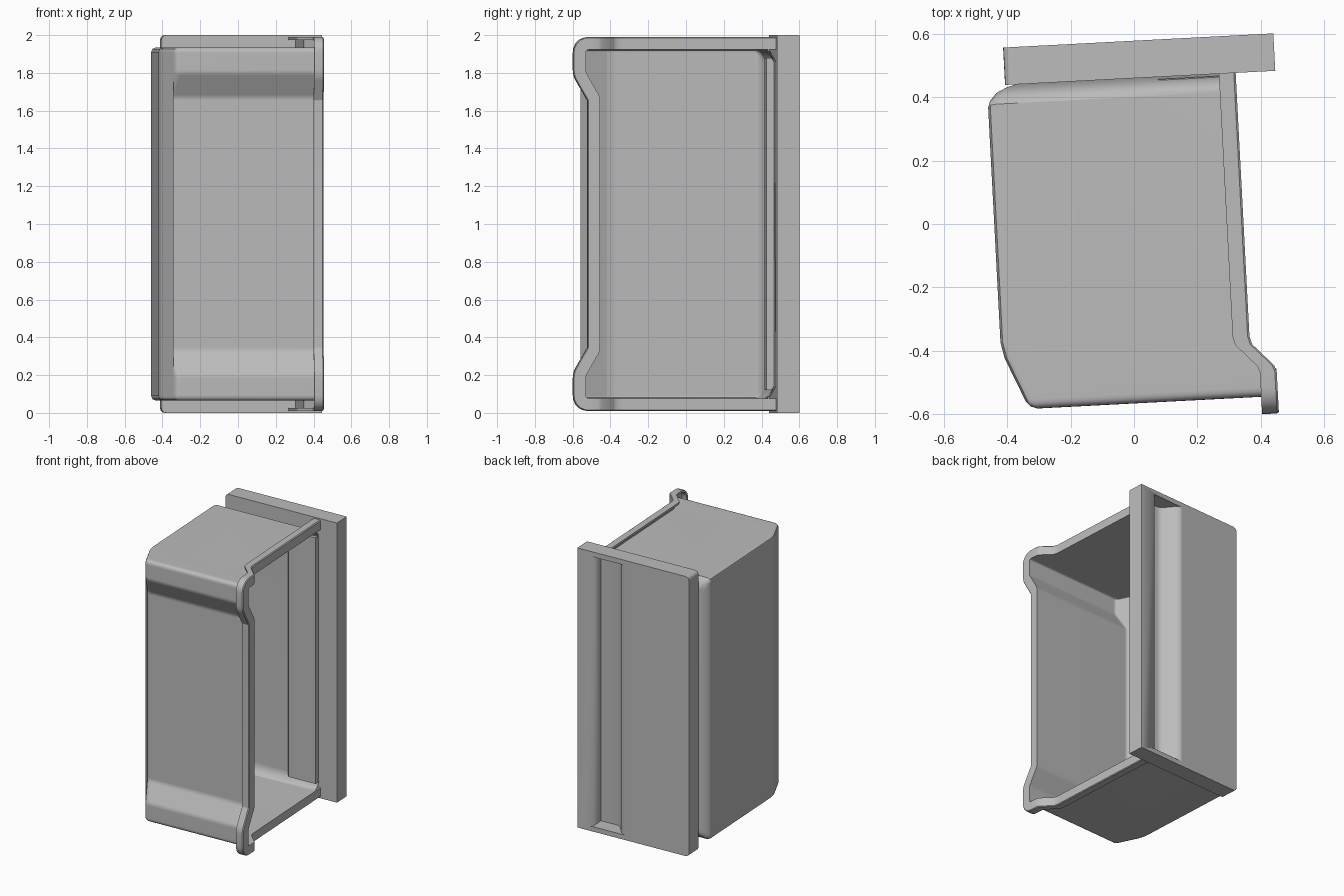
import bpy, bmesh, math
from mathutils import Matrix, Vector

if "Cube" in bpy.data.objects:
    bpy.data.objects.remove(bpy.data.objects["Cube"])

# The drawer is modelled square, then turned slightly about z
TURN = Matrix.Rotation(math.radians(3), 4, 'Z')

grey = bpy.data.materials.new("plastic_grey")
grey.use_nodes = True
grey.diffuse_color = (0.5, 0.5, 0.5, 1)
grey.node_tree.nodes["Principled BSDF"].inputs["Base Color"].default_value = (0.5, 0.5, 0.5, 1)


def finish(bm, name):
    bmesh.ops.recalc_face_normals(bm, faces=bm.faces)
    bm.transform(TURN)
    mesh = bpy.data.meshes.new(name)
    bm.to_mesh(mesh)
    bm.free()
    mesh.materials.append(grey)
    ob = bpy.data.objects.new(name, mesh)
    bpy.context.collection.objects.link(ob)
    bpy.ops.object.select_all(action='DESELECT')
    ob.select_set(True)
    bpy.context.view_layer.objects.active = ob
    bpy.ops.object.shade_smooth_by_angle(angle=math.radians(35))
    return ob


def fillet(points, steps=5):
    """Round the corners of a path of (a, b, radius) points."""
    out = []
    for i, (a, b, r) in enumerate(points):
        p = Vector((a, b))
        if r == 0:
            out.append(p)
            continue
        prev = Vector(points[i - 1][:2])
        nxt = Vector(points[(i + 1) % len(points)][:2])
        d0, d1 = (prev - p).normalized(), (nxt - p).normalized()
        cut = r / math.tan(d0.angle(d1) / 2)
        s, e = p + d0 * cut, p + d1 * cut
        for k in range(steps + 1):
            t = k / steps
            out.append(s * (1 - t) ** 2 + p * 2 * t * (1 - t) + e * t * t)
    return out


def offset(path, dist, closed):
    """Mitred outward offset of a path."""
    out, n = [], len(path)
    for i, p in enumerate(path):
        a = path[i - 1] if closed or i > 0 else None
        b = path[(i + 1) % n] if closed or i < n - 1 else None
        d0 = (p - a).normalized() if a is not None else (b - p).normalized()
        d1 = (b - p).normalized() if b is not None else d0
        n0, n1 = Vector((d0.y, -d0.x)), Vector((d1.y, -d1.x))
        m = (n0 + n1).normalized()
        out.append(p - m * dist / max(m.dot(n0), 0.3) * SIDE)
    return out


SIDE = -1


def interp(x, table):
    for (x0, y0), (x1, y1) in zip(table, table[1:]):
        if x <= x1:
            return y0 + (y1 - y0) * max(0, x - x0) / (x1 - x0)
    return table[-1][1]


def floor_x(y):
    return interp(y, [(-0.6, -0.345), (-0.40, -0.430), (-0.35, -0.44), (0.40, -0.44), (0.43, -0.42), (0.46, -0.37)])


def edge_x(y):
    return interp(y, [(-0.488, 0.425), (-0.468, 0.418), (-0.398, 0.352), (-0.372, 0.345), (0.5, 0.345)])


def mirrored(half):
    """Complete a path from its upper half, about z = 1."""
    return half + [(a, 2 - b, r) for a, b, r in reversed(half)]


def prism(name, pts, place, lo, hi):
    bm = bmesh.new()
    a = [bm.verts.new(place(p, lo)) for p in pts]
    b = [bm.verts.new(place(p, hi)) for p in pts]
    bm.faces.new(a)
    bm.faces.new(b)
    for i in range(len(a)):
        j = (i + 1) % len(a)
        bm.faces.new((a[i], a[j], b[j], b[i]))
    return finish(bm, name)


# Shared wall outline: straight sides, stepped end wall
top = 1.935
sides = [(y, top, 0) for y in (-0.35, -0.372, -0.398, -0.40, -0.468, -0.488)]
step = [(-0.565, top, 0.03), (-0.565, 1.80, 0.06), (-0.49, 1.67, 0.06)]
tub_path = fillet(mirrored([(0.46, 1.86, 0), (0.43, 1.912, 0), (0.40, top, 0)] + sides + step))
rim_path = fillet(mirrored([(0.46, top, 0)] + sides + step))

# Tub: stacked rings, a folded floor and an open side
bm = bmesh.new()
rings = []
for dist, rise in ((-0.025, 0), (-0.008, 0.007), (0, 0.025)):
    rings.append([bm.verts.new((floor_x(p.x) + rise, p.x, p.y)) for p in offset(tub_path, dist, True)])
rings.append([bm.verts.new((edge_x(p.x) - 0.006, p.x, p.y)) for p in tub_path])
n = len(tub_path)
for r0, r1 in zip(rings, rings[1:]):
    for i in range(n):
        j = (i + 1) % n
        bm.faces.new((r0[i], r0[j], r1[j], r1[i]))
base = rings[0]
fold = 6
for i in range(fold):
    bm.faces.new((base[i], base[i + 1], base[n - 2 - i], base[n - 1 - i]))
bm.faces.new(base[fold:n - fold])
tub = finish(bm, "drawer_tub")
shell = tub.modifiers.new("wall", 'SOLIDIFY')
shell.thickness = 0.012
shell.offset = -1
tub.modifiers.new("flat_shading", 'WEIGHTED_NORMAL').keep_sharp = True

# Rim: flange with a turned-down lip around three sides
bm = bmesh.new()
section = [(-0.012, 0), (0.05, 0), (0.055, -0.006), (0.055, -0.053), (0.04, -0.053), (0.04, -0.016), (-0.012, -0.016)]
lines = []
for dist, drop in section:
    lines.append([bm.verts.new((edge_x(p.x) + drop, q.x, q.y))
                  for p, q in zip(rim_path, offset(rim_path, dist, False))])
for k in range(len(lines)):
    l0, l1 = lines[k - 1], lines[k]
    for i in range(len(l0) - 1):
        bm.faces.new((l0[i], l0[i + 1], l1[i + 1], l1[i]))
for end in (0, -1):
    bm.faces.new([line[end] for line in lines])
finish(bm, "drawer_rim")

# Face panel with rounded lower corners
outline = fillet([(0.47, 2, 0), (0.47, 0, 0), (-0.383, 0, 0.03), (-0.383, 2, 0.03)])
panel = prism("face_panel", outline, lambda p, y: (p.x, y, p.y), 0.459, 0.577)

# Finger pull: curved ramp running into a deep straight edge
ramp = [Vector((0.11 + 0.12 * t, 0.577 - 0.105 * math.sin(t * math.pi / 2) ** 2)) for t in [k / 8 for k in range(9)]]
scoop = [Vector((0.11, 0.62))] + ramp + [Vector((0.355, 0.472)), Vector((0.355, 0.62))]
cutter = prism("finger_pull_cutter", scoop, lambda p, z: (p.x, p.y, z), 0.035, 1.965)
cutter.hide_render = True
cutter.hide_set(True)
cut = panel.modifiers.new("finger_pull", 'BOOLEAN')
cut.operation = 'DIFFERENCE'
cut.object = cutter
cut.solver = 'EXACT'

# Inner swelling behind the finger pull
swell = fillet([(0.10, 0.452, 0), (0.13, 0.41, 0.02), (0.335, 0.41, 0), (0.335, 0.452, 0)])
prism("finger_pull_back", swell, lambda p, z: (p.x, p.y, z), 0.12, 1.88)
